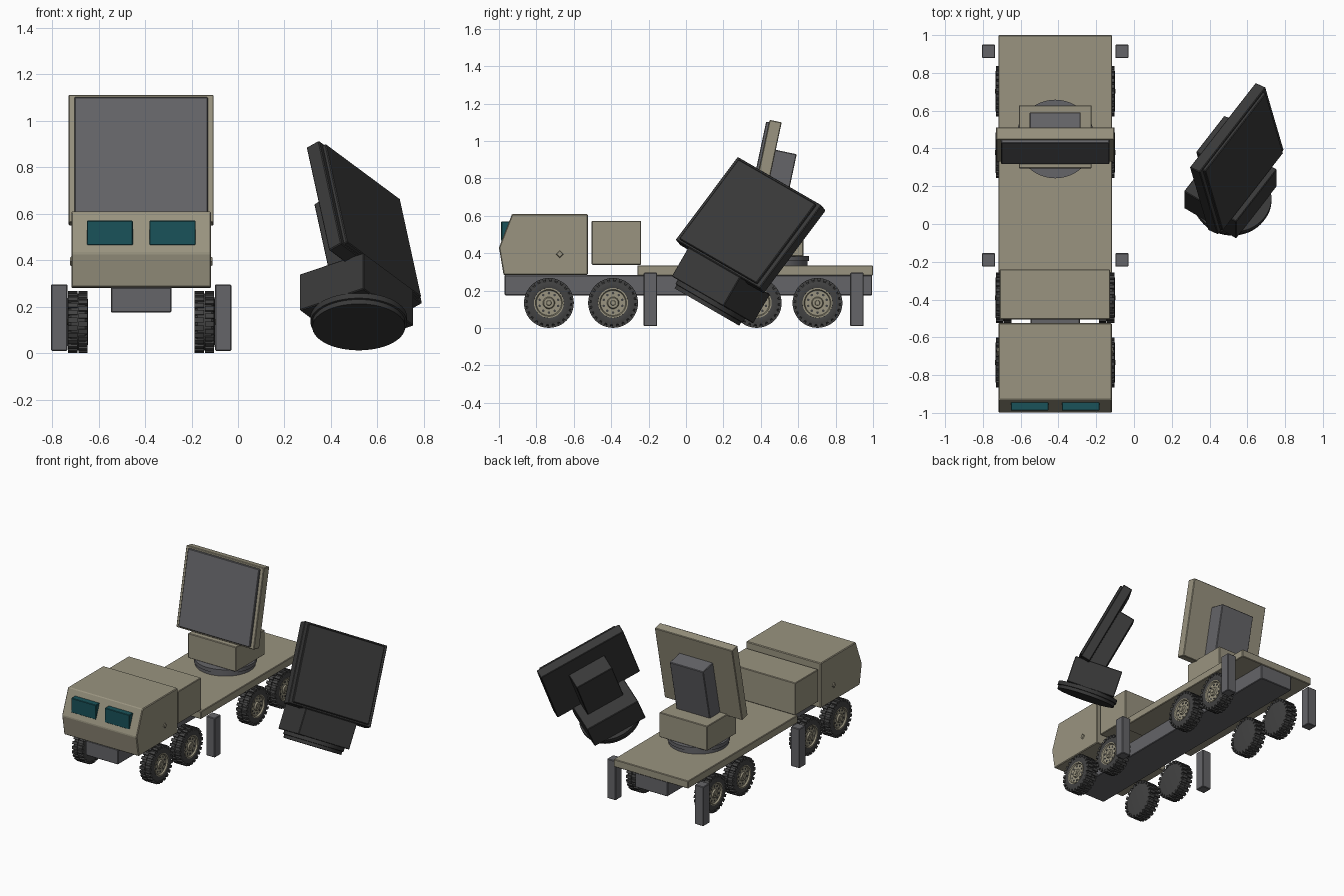
import bpy, bmesh, math
from mathutils import Matrix, Vector

cube = bpy.data.objects.get("Cube")
if cube:
    bpy.data.objects.remove(cube, do_unlink=True)


def material(name, rgb):
    m = bpy.data.materials.new(name)
    m.use_nodes = True
    m.diffuse_color = (*rgb, 1)
    m.node_tree.nodes["Principled BSDF"].inputs["Base Color"].default_value = (*rgb, 1)
    return m


TAN = material("sand_paint", (0.32, 0.295, 0.215))
GREY = material("steel_grey", (0.13, 0.13, 0.14))
GLASS = material("teal_glass", (0.01, 0.085, 0.1))
RUBBER = material("tyre_rubber", (0.055, 0.055, 0.055))
BURNT = material("charred_metal", (0.04, 0.04, 0.04))

CX = -0.417  # centre line of the truck


def add_object(name, bm, mat, matrix=Matrix(), bevel=0.0):
    bmesh.ops.recalc_face_normals(bm, faces=bm.faces)
    mesh = bpy.data.meshes.new(name)
    bm.to_mesh(mesh)
    bm.free()
    mesh.materials.append(mat)
    ob = bpy.data.objects.new(name, mesh)
    ob.matrix_world = matrix
    bpy.context.collection.objects.link(ob)
    if bevel:
        mod = ob.modifiers.new("soft_edges", "BEVEL")
        mod.width = bevel
        mod.segments = 1
    return ob


def box(name, x, y, z, mat, matrix=Matrix(), bevel=0.004):
    """Box from (low, high) ranges on each axis."""
    bm = bmesh.new()
    mid = Vector([(r[0] + r[1]) / 2 for r in (x, y, z)])
    size = [r[1] - r[0] for r in (x, y, z)]
    bmesh.ops.create_cube(bm, size=1, matrix=Matrix.Translation(mid) @ Matrix.Diagonal((*size, 1)))
    return add_object(name, bm, mat, matrix, bevel)


def lathe(bm, profile, steps):
    """Spin an (x, radius) profile around the x axis."""
    verts = [bm.verts.new((x, 0, r)) for x, r in profile]
    edges = [bm.edges.new(pair) for pair in zip(verts, verts[1:])]
    bmesh.ops.spin(bm, geom=verts + edges, cent=(0, 0, 0), axis=(1, 0, 0),
                   angle=math.tau, steps=steps)
    bmesh.ops.remove_doubles(bm, verts=bm.verts, dist=0.0003)


def smooth(ob):
    bpy.ops.object.select_all(action="DESELECT")
    ob.select_set(True)
    bpy.context.view_layer.objects.active = ob
    bpy.ops.object.shade_smooth_by_angle(angle=math.radians(30))


# Chassis, deck and equipment box
box("chassis", (CX - 0.13, CX + 0.13), (-0.97, 0.995), (0.175, 0.283), GREY)
box("deck", (CX - 0.301, CX + 0.301), (-0.26, 1.0), (0.28, 0.335), TAN)
box("engine_box", (CX - 0.295, CX + 0.29), (-0.505, -0.24), (0.338, 0.573), TAN)

# Cab from a side profile
bm = bmesh.new()
side = [(-0.525, 0.283), (-0.975, 0.283), (-1.0, 0.43), (-0.93, 0.61), (-0.525, 0.61)]
face = bm.faces.new([bm.verts.new((CX - 0.301, y, z)) for y, z in side])
push = bmesh.ops.extrude_face_region(bm, geom=[face])
bmesh.ops.translate(bm, vec=(0.602, 0, 0),
                    verts=[g for g in push["geom"] if isinstance(g, bmesh.types.BMVert)])
add_object("cab", bm, TAN, bevel=0.005)

# Windscreens, door handles, stabiliser legs
for s, label in ((-1, "right"), (1, "left")):
    mid = CX + s * 0.135
    box(f"windscreen_{label}", (mid - 0.099, mid + 0.099), (-0.988, -0.92), (0.465, 0.57), GLASS, bevel=0.003)
    bm = bmesh.new()
    bmesh.ops.create_cone(bm, cap_ends=True, segments=4, radius1=0.022, radius2=0.016, depth=0.008)
    add_object(f"door_handle_{label}", bm, TAN,
               Matrix.Translation((CX + s * 0.303, -0.675, 0.395)) @ Matrix.Rotation(s * math.pi / 2, 4, "Y"))
    mid = CX + s * 0.353
    for y, end in ((-0.19, "front"), (0.914, "rear")):
        box(f"stabiliser_leg_{end}_{label}", (mid - 0.035, mid + 0.035),
            (y - 0.036, y + 0.036), (0.01, 0.296), GREY)

# Tyre with staggered tread lugs
bm = bmesh.new()
lathe(bm, [(-0.043, 0), (-0.043, 0.095), (-0.04, 0.115), (-0.03, 0.123), (0.03, 0.123),
           (0.04, 0.115), (0.045, 0.098), (0.041, 0.08), (0.02, 0.078)], 40)
LUGS = 24
for i in range(LUGS):
    for s in (-1, 1):
        turn = Matrix.Rotation(math.tau * (i + 0.25 * s) / LUGS, 4, "X")
        spot = Matrix.Translation((s * 0.022, 0, 0.122))
        bmesh.ops.create_cube(bm, size=1, matrix=turn @ spot @ Matrix.Diagonal((0.04, 0.02, 0.022, 1)))
tyre = add_object("tyre", bm, RUBBER)

# Rim with a raised hub, ring of bolts and dark holes
bm = bmesh.new()
lathe(bm, [(0.02, 0.08), (0.043, 0.08), (0.043, 0.072), (0.032, 0.067), (0.032, 0.032),
           (0.042, 0.027), (0.042, 0.014), (0.047, 0.012), (0.047, 0)], 32)
rim = add_object("rim", bm, TAN)
bm = bmesh.new()
for i in range(10):
    turn = Matrix.Rotation(math.tau * i / 10, 4, "X")
    bmesh.ops.create_cone(bm, cap_ends=True, segments=8, radius1=0.007, radius2=0.007, depth=0.004,
                          matrix=turn @ Matrix.Translation((0.032, 0, 0.052)) @ Matrix.Rotation(math.pi / 2, 4, "Y"))
holes = add_object("rim_holes", bm, RUBBER)
for ob in (tyre, rim):
    smooth(ob)

# Place the eight wheels from shared meshes
for s, label in ((-1, "right"), (1, "left")):
    for n, y in enumerate((-0.733, -0.39, 0.378, 0.703), 1):
        place = Matrix.Translation((CX + s * 0.2725, y, 0.134))
        if s < 0:
            place = place @ Matrix.Rotation(math.pi, 4, "Z")
        for part in (tyre, rim, holes):
            ob = bpy.data.objects.new(f"{part.name}_{label}_axle_{n}", part.data)
            ob.matrix_world = place
            bpy.context.collection.objects.link(ob)
for ob in (tyre, rim, holes):
    bpy.data.objects.remove(ob)


def radar(prefix, place, body, trim):
    """Turntable, pedestal, tilted panel, face plate and rear housing."""
    bm = bmesh.new()
    lathe(bm, [(0, 0), (0, 0.2), (0.022, 0.2), (0.024, 0.208), (0.05, 0.208), (0.05, 0)], 48)
    disc = add_object(f"{prefix}_turntable", bm, trim, place @ Matrix.Rotation(-math.pi / 2, 4, "Y"))
    smooth(disc)
    box(f"{prefix}_pedestal", (-0.193, 0.193), (-0.155, 0.178), (0.048, 0.228), body, place)
    # Panel space: origin at the top front edge, leaning back
    lean = place @ Matrix.Translation((0, -0.003, 0.778)) @ Matrix.Rotation(math.radians(-12), 4, "X")
    box(f"{prefix}_panel", (-0.3125, 0.3125), (0, 0.066), (-0.562, 0), body, lean)
    box(f"{prefix}_face_plate", (-0.287, 0.287), (-0.016, 0.01), (-0.55, -0.013), trim, lean)
    box(f"{prefix}_rear_housing", (-0.135, 0.135), (0.05, 0.18), (-0.55, -0.15), trim, lean)


# Mounted radar, and the burnt one lying beside the truck
radar("radar", Matrix.Translation((CX, 0.45, 0.335)), TAN, GREY)
radar("burnt_radar",
      Matrix.Translation((0.52, 0.112, 0.112))
      @ Matrix.Rotation(math.radians(-30), 4, "X")
      @ Matrix.Rotation(math.radians(56), 4, "Z"), BURNT, BURNT)
